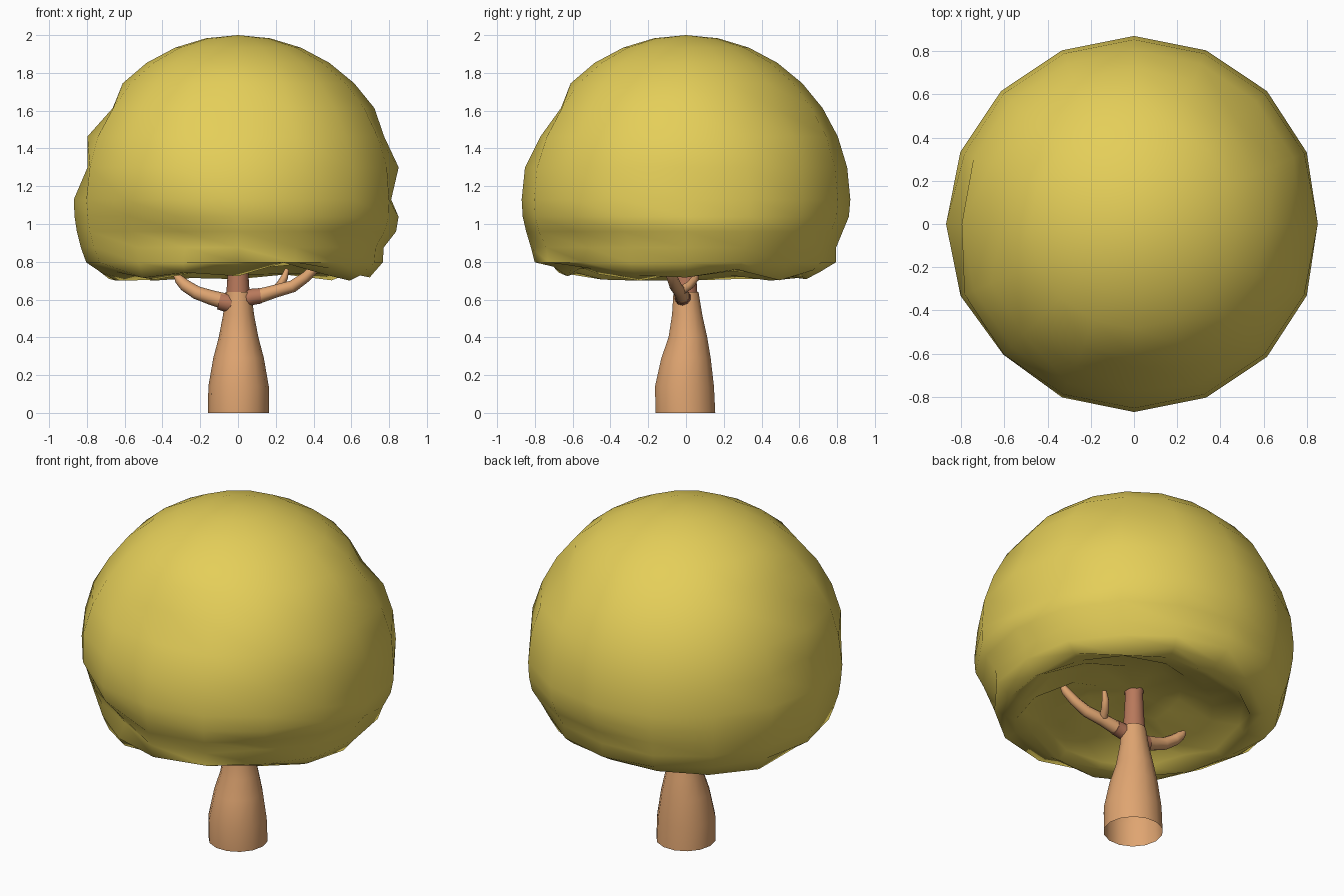
import bpy, bmesh, math, random
from mathutils import Vector

if "Cube" in bpy.data.objects:
    bpy.data.objects.remove(bpy.data.objects["Cube"])
random.seed(4)


def material(name, rgb):
    m = bpy.data.materials.new(name)
    m.diffuse_color = (*rgb, 1)
    m.use_nodes = True
    m.node_tree.nodes["Principled BSDF"].inputs["Base Color"].default_value = m.diffuse_color
    return m


LEAF = material("yellow leaf", (0.78, 0.62, 0.10))
BARK = material("tan bark", (0.74, 0.375, 0.165))
DARK = material("reddish bark", (0.48, 0.19, 0.105))


def skin(name, rings, mat, caps=(False, False), angle=40):
    """Join equal-length point rings into a smooth-shaded tube."""
    bm = bmesh.new()
    vs = [[bm.verts.new(p) for p in r] for r in rings]
    n = len(rings[0])
    for a, b in zip(vs, vs[1:]):
        for i in range(n):
            j = (i + 1) % n
            bm.faces.new((a[i], a[j], b[j], b[i]))
    if caps[0]:
        bm.faces.new(vs[0][::-1])
    if caps[1]:
        bm.faces.new(vs[-1])
    bmesh.ops.remove_doubles(bm, verts=bm.verts, dist=0.0005)
    bmesh.ops.recalc_face_normals(bm, faces=bm.faces)
    me = bpy.data.meshes.new(name)
    bm.to_mesh(me)
    bm.free()
    ob = bpy.data.objects.new(name, me)
    bpy.context.collection.objects.link(ob)
    me.materials.append(mat)
    bpy.ops.object.select_all(action='DESELECT')
    ob.select_set(True)
    bpy.context.view_layer.objects.active = ob
    bpy.ops.object.shade_smooth_by_angle(angle=math.radians(angle))
    return ob


def tube(name, path, mat, caps=(True, True), sides=10):
    """Path points are (x, y, z, radius)."""
    pts = [Vector(p[:3]) for p in path]
    rings = []
    for k, p in enumerate(pts):
        d = (pts[min(k + 1, len(pts) - 1)] - pts[max(k - 1, 0)]).normalized()
        u = d.cross(Vector((0, 1, 0))).normalized()
        w = d.cross(u)
        rings.append([p + path[k][3] * (math.cos(t) * u + math.sin(t) * w)
                      for t in (2 * math.pi * i / sides for i in range(sides))])
    return skin(name, rings, mat, caps)


# Trunk, open at the ground, with a thin reddish top
rings = [[(.003 + r * math.cos(t), y + r * math.sin(t), z)
          for t in (2 * math.pi * i / 14 for i in range(14))]
         for y, z, r in ((-.003, 0, .162), (-.008, .14, .16), (0, .29, .134),
                         (.01, .40, .105), (.006, .52, .082), (0, .64, .068))]
skin("trunk", rings, BARK, (False, True))
tube("trunk_top", [(0, 0, .63, .062), (0, 0, .72, .056), (0, 0, .84, .05), (0, 0, .93, .055)],
     DARK, sides=14)

# Branches with reddish collars
tube("right_collar", [(.02, -.01, .60, .045), (.08, -.02, .615, .043), (.12, -.02, .62, .041)], DARK)
tube("right_branch", [(.11, -.02, .618, .039), (.2, -.035, .645, .034), (.29, -.055, .67, .032),
                      (.36, -.075, .72, .028), (.41, -.09, .77, .024), (.435, -.092, .80, .014)], BARK)
tube("right_twig", [(.2, -.02, .65, .024), (.225, .025, .68, .022),
                    (.245, .05, .715, .019), (.26, .06, .76, .012)], BARK)
tube("left_collar", [(-.02, -.01, .575, .05), (-.06, -.015, .583, .049), (-.1, -.015, .593, .046)], DARK)
tube("left_branch", [(-.05, -.015, .585, .044), (-.14, -.015, .61, .039), (-.22, -.01, .637, .035),
                     (-.28, .01, .675, .032), (-.31, .025, .705, .026), (-.33, .03, .73, .014)], BARK)

# Canopy: a 16-sided dome with dents (direction, height, depth, half width in degrees)
DENTS = [(180, 1.61, .06, 16), (180, 1.32, .06, 14), (0, 1.46, .03, 16), (0, 1.14, .06, 14),
         (0, .86, .06, 18), (-90, 1.61, .06, 18), (-90, 1.46, .03, 18), (45, 1.61, .05, 14),
         (-135, 1.03, .06, 14), (-45, .87, .09, 22), (-118, .90, .12, 18), (-135, .82, .05, 18),
         (45, .82, .05, 25), (80, .90, .05, 20)]
R, CZ = .87, 1.13
RINGS = [90 - 11.25 * k for k in range(9)] + [-6, -11.25, -17, -22.5]
profile = [(R * math.cos(math.radians(a)), CZ + R * math.sin(math.radians(a))) for a in RINGS]
RIM = len(profile)
# Rim and crumpled hollow underside
profile += [(.72, .725), (.64, .705), (.58, .75), (.44, .80), (.25, .85), (0, .88)]


def turn(a, b):
    return (a - b + 180) % 360 - 180


rings = []
for k, (r, z) in enumerate(profile):
    ring = []
    for i in range(16):
        az = 22.5 * i
        rr, zz = r, z
        if 0 < k <= RIM + 1:
            for daz, dz, depth, width in DENTS:
                rr -= depth * math.exp(-(turn(az, daz) / width) ** 2 - ((z - dz) / .085) ** 2)
        if RIM - 1 < k < len(profile) - 1:
            zz += random.uniform(-.03, .035)
            rr *= random.uniform(.97, 1.03)
            if k < RIM + 3:        # raised notches in the rim
                zz += .08 * math.exp(-(turn(az, -65) / 22) ** 2)
                zz += .04 * math.exp(-(turn(az, 20) / 15) ** 2)
            zz = max(.70, zz)
        a = math.radians(az)
        ring.append((rr * math.cos(a), rr * math.sin(a), zz))
    rings.append(ring)
skin("canopy", rings, LEAF, angle=75)
